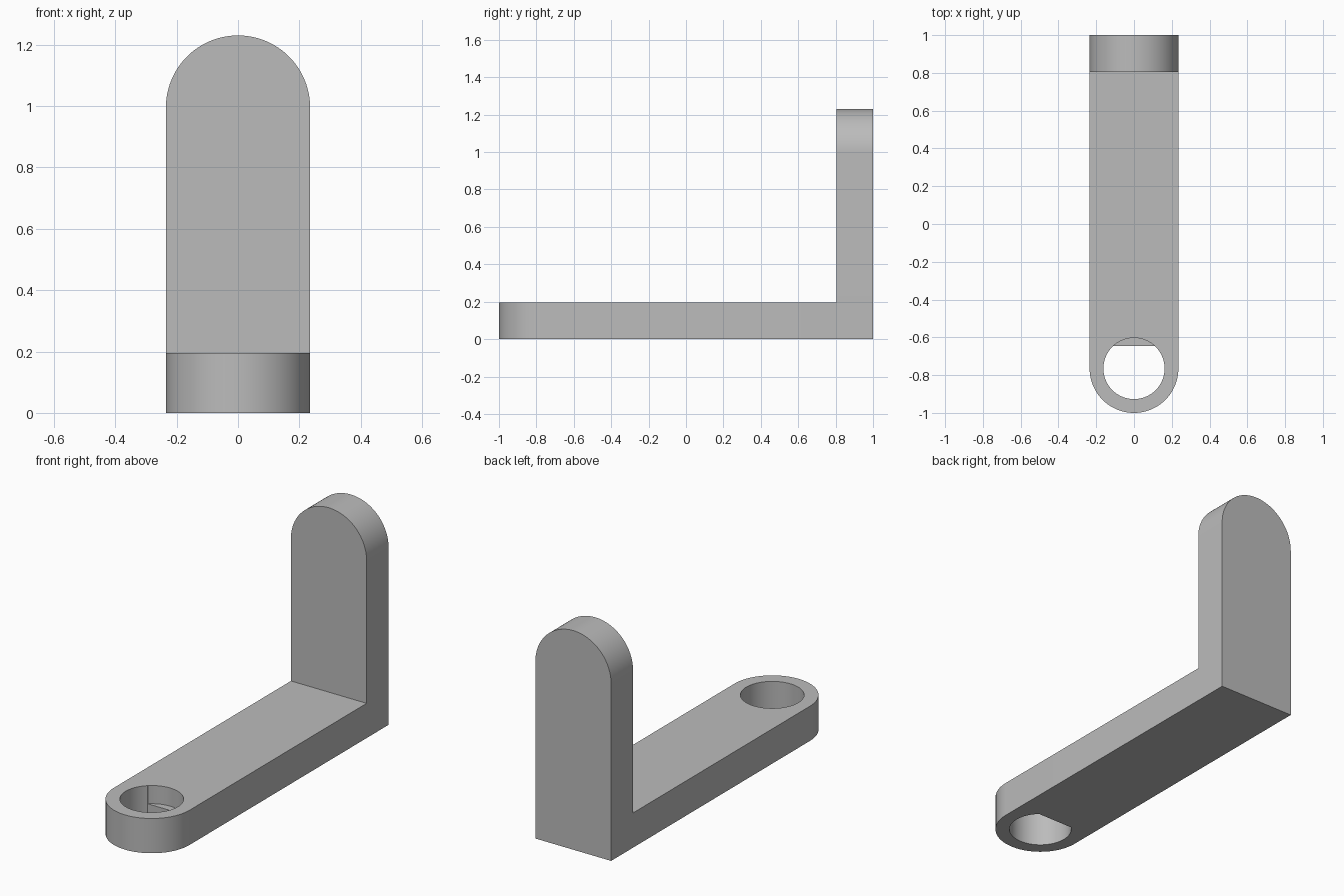
import bpy, bmesh
from math import pi, sin, cos, asin, radians

old = bpy.data.objects.get("Cube")
if old:
    bpy.data.objects.remove(old, do_unlink=True)

HALF_W = 0.235     # half width of the bracket
THICK = 0.195      # plate thickness
HEIGHT = 1.23
HOLE_Y, HOLE_R = -0.765, 0.162
LEDGE_Y, LEDGE_Z = -0.645, 0.093

grey = bpy.data.materials.new("plain grey")
grey.use_nodes = True
colour = (0.5, 0.5, 0.5, 1)
grey.diffuse_color = colour
grey.node_tree.nodes["Principled BSDF"].inputs["Base Color"].default_value = colour


def arc(cx, cy, r, start, end, n):
    return [(cx + r * cos(start + (end - start) * i / n),
             cy + r * sin(start + (end - start) * i / n)) for i in range(n + 1)]


def prism(name, points, direction):
    """Extrude a closed outline of 3D points along a direction."""
    bm = bmesh.new()
    face = bm.faces.new([bm.verts.new(p) for p in points])
    new = bmesh.ops.extrude_face_region(bm, geom=[face])["geom"]
    bmesh.ops.translate(bm, vec=direction,
                        verts=[v for v in new if isinstance(v, bmesh.types.BMVert)])
    bmesh.ops.recalc_face_normals(bm, faces=bm.faces)
    mesh = bpy.data.meshes.new(name)
    bm.to_mesh(mesh)
    bm.free()
    mesh.materials.append(grey)
    obj = bpy.data.objects.new(name, mesh)
    bpy.context.collection.objects.link(obj)
    return obj


def combine(target, tool, operation):
    """Apply a boolean and remove the tool."""
    bpy.context.view_layer.objects.active = target
    mod = target.modifiers.new(operation.lower(), "BOOLEAN")
    mod.object, mod.operation, mod.solver = tool, operation, "EXACT"
    bpy.ops.object.modifier_apply(modifier=mod.name)
    bpy.data.objects.remove(tool, do_unlink=True)


# Flat arm with a rounded front end
arm = arc(0, HALF_W - 1, HALF_W, pi, 2 * pi, 48) + [(HALF_W, 1), (-HALF_W, 1)]
bracket = prism("bracket", [(x, y, 0) for x, y in arm], (0, 0, THICK))

# Upright plate with a rounded top
plate = arc(0, HEIGHT - HALF_W, HALF_W, 0, pi, 48) + [(-HALF_W, 0), (HALF_W, 0)]
upright = prism("upright", [(x, 1 - THICK, z) for x, z in plate], (0, THICK, 0))
combine(bracket, upright, "UNION")

# Round hole above, D-shaped hole below, leaving a small ledge
a = asin((LEDGE_Y - HOLE_Y) / HOLE_R)
d_hole = arc(0, HOLE_Y, HOLE_R, pi - a, 2 * pi + a, 64)
round_hole = arc(0, HOLE_Y, HOLE_R, a, 2 * pi + a, 84)[:-1]
for name, outline, z in (("round_cutter", round_hole, LEDGE_Z),
                         ("d_cutter", d_hole, -0.1)):
    cutter = prism(name, [(x, y, z) for x, y in outline], (0, 0, 0.3))
    cutter.hide_render = True
    combine(bracket, cutter, "DIFFERENCE")

# Smooth curved walls, sharp rims
bpy.ops.object.select_all(action="DESELECT")
bracket.select_set(True)
bpy.context.view_layer.objects.active = bracket
bpy.ops.object.shade_smooth_by_angle(angle=radians(30))
